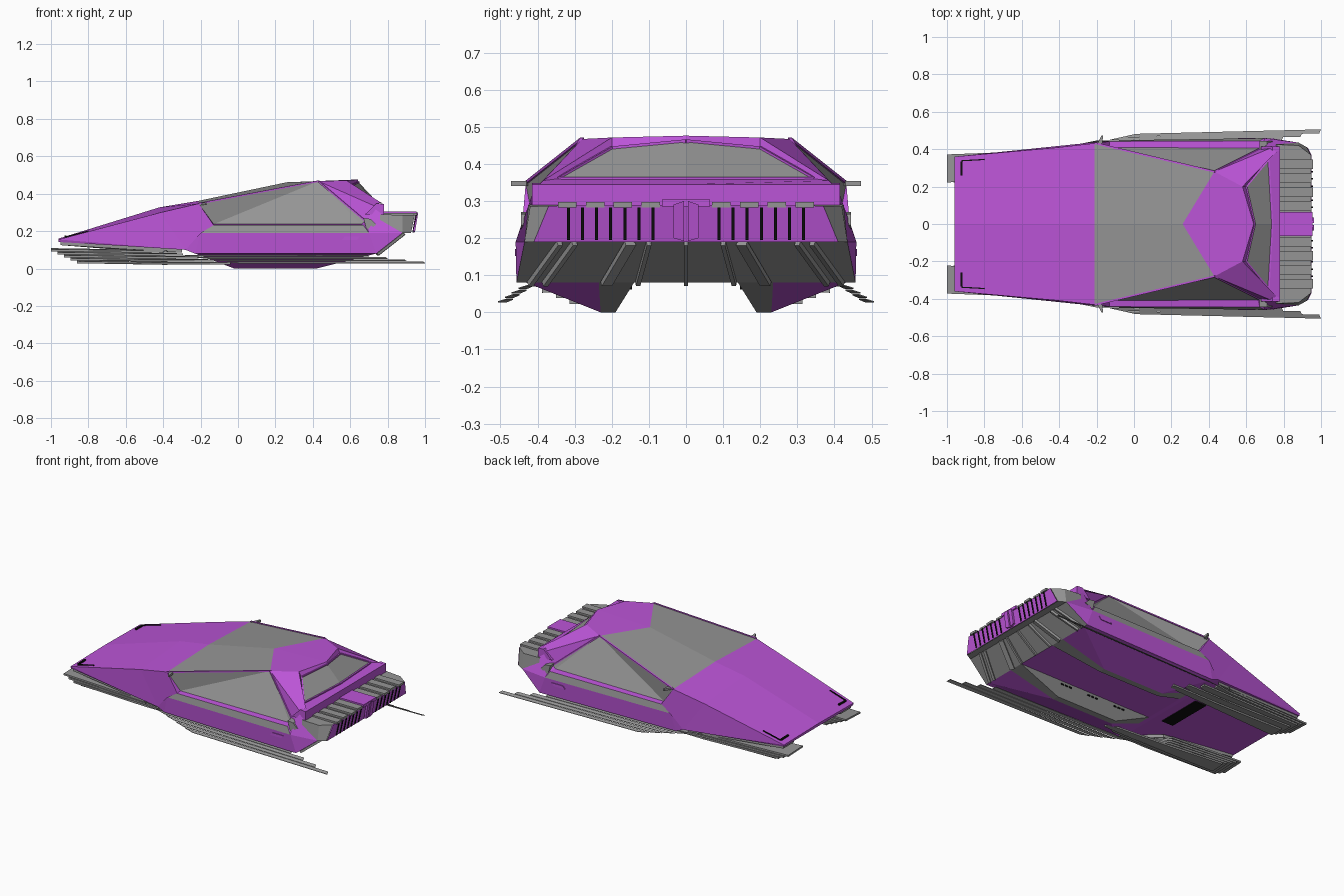
import bpy, bmesh
from mathutils import Vector as V

if "Cube" in bpy.data.objects:
    bpy.data.objects.remove(bpy.data.objects["Cube"])


def material(name, rgb):
    m = bpy.data.materials.new(name)
    m.diffuse_color = (*rgb, 1)
    m.use_nodes = True
    m.node_tree.nodes["Principled BSDF"].inputs["Base Color"].default_value = m.diffuse_color
    return m


PURPLE = material("purple_paint", (0.50, 0.09, 0.68))
BLACK = material("black_trim", (0.004, 0.004, 0.004))
GREY = material("grey_metal", (0.30, 0.30, 0.30))


def skin(name, polys, mat=GREY, mirror=True, vec=None):
    """Flat panels, mirrored over y, extruded along vec when given."""
    bm = bmesh.new()
    for s in ((1, -1) if mirror else (1,)):
        for poly in polys:
            a = [bm.verts.new((p[0], p[1] * s, p[2])) for p in poly]
            bm.faces.new(a)
            if vec:
                b = [bm.verts.new(v.co + V((vec[0], vec[1] * s, vec[2]))) for v in a]
                bm.faces.new(b[::-1])
                n = len(a)
                for i in range(n):
                    j = (i + 1) % n
                    bm.faces.new((a[i], b[i], b[j], a[j]))
    if not vec:
        bmesh.ops.remove_doubles(bm, verts=bm.verts, dist=0.0005)
    bmesh.ops.recalc_face_normals(bm, faces=bm.faces)
    me = bpy.data.meshes.new(name)
    bm.to_mesh(me)
    bm.free()
    ob = bpy.data.objects.new(name, me)
    bpy.context.collection.objects.link(ob)
    me.materials.append(mat)
    return ob


def bar(name, a, b, w, h, mat=GREY, mirror=True):
    """Square bar from a to b."""
    a, b = V(a), V(b)
    d = (b - a).normalized()
    u = d.cross(V((0, 0, 1))).normalized() * w / 2
    v = u.cross(d).normalized() * h / 2
    skin(name, [[a + u + v, a - u + v, a - u - v, a + u - v]], mat, mirror, tuple(b - a))


def box(name, x, y, z, mat=GREY, mirror=True):
    skin(name, [[(x[0], y[0], z[0]), (x[1], y[0], z[0]), (x[1], y[1], z[0]), (x[0], y[1], z[0])]],
         mat, mirror, (0, 0, z[1] - z[0]))


# Shared corners of the body (+y side)
nose, nose_low = (-.96, .36, .155), (-.96, .355, .142)
mid, cowl = (-.42, .408, .298), (-.21, .432, .347)
low, belt = (-.28, .43, .10), (-.13, .442, .232)
roof, roof_tip = (.43, .28, .467), (.26, 0, .461)
tail, tail_side = (.64, 0, .476), (.58, .2, .471)
glass_f, glass_r, glass_t = (-.13, .41, .237), (.66, .405, .237), (.68, .405, .255)
belt_r, sill_f, sill_r = (.67, .445, .232), (-.20, .446, .19), (.70, .459, .19)
sill_end, floor_r, floor_f = (.88, .435, .19), (.74, .457, .08), (-.23, .435, .08)
deck, deck_out = (.76, .385, .355), (.74, .41, .33)
win_t, win_s, win_b, win_c = (.645, 0, .461), (.60, .2, .442), (.72, .345, .36), (.74, 0, .36)

# Hood, nose and front sides
skin("hood", [[(-.96, 0, .16), nose, mid, (-.42, 0, .327)],
              [(-.42, 0, .327), mid, cowl, (-.21, 0, .362)]], PURPLE)
skin("front_side", [[(-.96, 0, .16), nose, nose_low, (-.96, 0, .142)], [nose, nose_low, low],
                    [nose, low, mid], [mid, low, belt, cowl]], PURPLE)

# Belly, from nose to tail
skin("belly", [[(-.96, 0, .142), nose_low, low, (-.28, 0, .10)],
               [(-.28, 0, .10), low, floor_f, (-.23, 0, .08)],
               [(-.23, 0, .08), floor_f, floor_r, (.74, 0, .08)]], PURPLE)
box("belly_vent", (-.42, -.34), (-.15, .15), (.098, .112), BLACK, False)

# Sills, grey side band and shoulder ledge
skin("sill", [[low, floor_f, sill_f], [floor_f, floor_r, sill_r, sill_f],
              [floor_r, sill_end, sill_r]], PURPLE)
skin("side_band", [[low, sill_f, belt], [sill_f, sill_r, belt_r, belt]])
skin("shoulder_ledge", [[belt, belt_r, glass_r, glass_f], [belt, glass_f, cowl]], PURPLE)

# Canopy glass
skin("windshield", [[(-.21, 0, .362), cowl, roof, roof_tip]])
skin("side_glass", [[cowl, glass_f, roof], [glass_f, glass_r, roof], [glass_r, glass_t, roof]])
bar("front_pillar", cowl, roof, .01, .008, PURPLE)
bar("rear_pillar_trim", roof, glass_t, .01, .008, PURPLE)

# Roof, rear pillars and window
skin("roof_panel", [[roof_tip, roof, tail_side, tail]], PURPLE)
skin("rear_pillar", [[roof, glass_t, deck_out], [roof, deck_out, deck, tail_side],
                     [tail_side, deck, win_b, win_s], [tail, tail_side, win_s, win_t]], PURPLE)
skin("rear_window", [[win_t, win_s, win_b, win_c]])
for a, b in ((win_t, win_s), (win_s, win_b), (win_b, win_c)):
    bar("window_frame", a, b, .01, .01, PURPLE)
skin("rear_deck", [[win_c, win_b, deck, (.778, .395, .345), (.778, 0, .345)]], PURPLE)
skin("rear_beam", [[(.68, -.415, .29), (.78, -.415, .285), (.78, -.415, .345), (.74, -.415, .348)]],
     PURPLE, False, (0, .83, 0))
skin("rear_fender", [[glass_t, deck_out, (.78, .415, .285), sill_end, sill_r],
                     [glass_t, sill_r, belt_r, glass_r]], PURPLE)
skin("fender_cap", [[(.67, .40, .27), (.71, .40, .265), (.74, .40, .235), (.69, .40, .20)]],
     GREY, True, (0, .045, 0))

# Engine housing with ridged lid
e_top = [(.76, .425, .29), (.88, .42, .285), (.945, .37, .287)]
e_low = [(.76, .43, .19), (.88, .435, .19), (.925, .41, .19)]
skin("engine_side", [[e_top[i], e_top[i + 1], e_low[i + 1], e_low[i]] for i in (0, 1)]
     + [[*e_top, (.945, 0, .287), (.76, 0, .287)],
        [(.925, 0, .19), e_low[2], (.88, .435, .19), (.88, 0, .19)]])
skin("grille_panel", [[(.948, 0, .29), (.948, .37, .287), (.928, .41, .19), (.928, 0, .19)]], PURPLE)
for i in range(4):
    y = .07 + i * .075
    box("engine_lid_ridge", (.77, .95 + .008 * (i % 2)), (y, y + .05), (.283, .297))
box("engine_lid_center", (.77, .955), (-.065, .065), (.285, .304), PURPLE, False)
for i in range(7):
    y = .085 + i * .038
    skin("grille_slot", [[(.952, y, .283), (.952, y + .008, .283),
                          (.932, y + .008, .195), (.932, y, .195)]], BLACK, True, (.004, 0, 0))
skin("grille_center", [[(.95, .005, .30), (.95, .034, .29), (.935, .034, .20), (.932, .005, .192)]],
     PURPLE, True, (.012, 0, 0))

# Sloped rear underside with ribs
skin("rear_underside", [[(.88, 0, .19), sill_end, floor_r, (.74, 0, .08)]])
for t, b, w in ((0, 0, .012), (.1, .13, .012), (.15, .215, .03), (.30, .38, .015), (.34, .42, .015)):
    bar("underside_rib", (.885, t, .186), (.745, b, .076), w, .014)

# Twin keels with purple outer flanks
ki, km, ko = (.14, .08), (.235, .08), (.43, .08)
skin("keel_flank", [[(-.23, *ko), (.74, *ko), (.42, .23, 0), (-.02, .23, 0)],
                    [(.74, *ko), (.74, *km), (.42, .23, 0)],
                    [(-.23, *ko), (-.23, *km), (-.02, .23, 0)]], PURPLE)
skin("keel", [[(-.23, *ki), (.74, *ki), (.42, .19, 0), (-.02, .19, 0)],
              [(-.02, .19, 0), (.42, .19, 0), (.42, .23, 0), (-.02, .23, 0)],
              [(.42, .19, 0), (.42, .23, 0), (.74, *km), (.74, *ki)],
              [(-.02, .19, 0), (-.02, .23, 0), (-.23, *km), (-.23, *ki)]])
for x in (-.05, .15, .35):
    for i in range(3):
        box("keel_vent", (x + i * .03, x + .02 + i * .03), (.146, .153), (.062, .074), BLACK)

# Stacked front blades, narrowing downwards like a hull
for i in range(5):
    x, z = -1 + .035 * i, .098 - .016 * i
    r, edge = -.38 + .085 * i, .25 + 2.3 * z - .18 * .08
    out, back = min(.372, edge), min(.415, edge)
    skin("front_blade", [[(x, .222, z), (x, out, z - .006), (-.4, min(.395, edge), z - .014),
                          (r, back, z - .012), (r, back - .035, z - .012), (-.5, .25, z - .008)]],
         GREY, True, (0, 0, .011))
skin("blade_root", [[(-.95, .24, .125), (-.95, .35, .125), (-.3, .41, .085), (-.45, .27, .085)]],
     GREY, True, (0, 0, .02))

# Side running slats
for i in range(4):
    f, r, z = -.30 + .08 * i, .70 + .10 * i, .070 - .012 * i
    y = .412 + .018 * i
    skin("side_slat", [[(f, y, z), (f + .07, y + .016, z - .007), (r, y + .04, z - .007),
                        (r - .01, y + .018, z)]], GREY, True, (0, 0, .003))

# Mirrors, lamps and door handles
skin("mirror", [[(-.20, .42, .34), (-.17, .43, .34), (-.165, .472, .34), (-.175, .472, .34)]],
     GREY, True, (0, 0, .014))
bar("lamp_cross", (-.922, .26, .172), (-.922, .335, .17), .012, .008, BLACK)
bar("lamp_side", (-.922, .338, .168), (-.80, .345, .200), .006, .006, BLACK)
skin("door_handle", [[(.555, .45, .152), (.635, .45, .152), (.65, .45, .17), (.57, .45, .17)]],
     PURPLE, True, (0, .011, 0))
